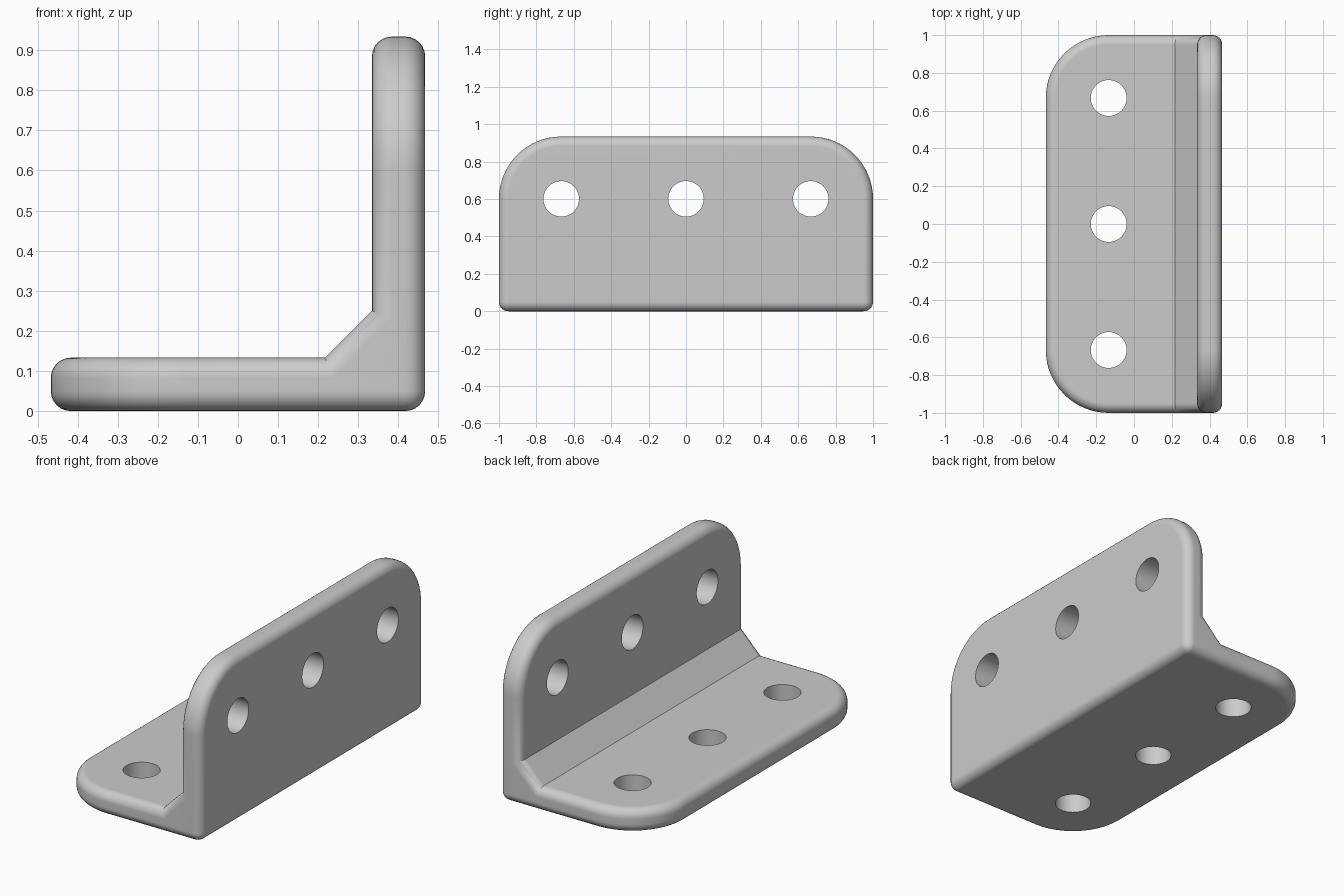
import bpy
import bmesh
from math import pi
from mathutils import Matrix

if "Cube" in bpy.data.objects:
    bpy.data.objects.remove(bpy.data.objects["Cube"], do_unlink=True)

HALF_X, HEIGHT, THICK = 0.467, 0.934, 0.133
CORNER, FILLET, GUSSET = 0.333, 0.05, 0.117
HOLE_R, HOLE_GAP = 0.095, 0.667

# Material
grey = bpy.data.materials.new("plain grey")
grey.use_nodes = True
colour = (0.6, 0.6, 0.6, 1)
grey.diffuse_color = colour
grey.node_tree.nodes["Principled BSDF"].inputs["Base Color"].default_value = colour


def to_object(name, bm):
    bmesh.ops.recalc_face_normals(bm, faces=bm.faces)
    mesh = bpy.data.meshes.new(name)
    bm.to_mesh(mesh)
    bm.free()
    mesh.materials.append(grey)
    obj = bpy.data.objects.new(name, mesh)
    bpy.context.collection.objects.link(obj)
    return obj


# L-shaped side profile with the sloped gusset, extruded along the length
inner = HALF_X - THICK
profile = [(-HALF_X, 0), (HALF_X, 0), (HALF_X, HEIGHT), (inner, HEIGHT),
           (inner, THICK + GUSSET), (inner - GUSSET, THICK), (-HALF_X, THICK)]
bm = bmesh.new()
side = bm.faces.new([bm.verts.new((x, -1, z)) for x, z in profile])
ext = bmesh.ops.extrude_face_region(bm, geom=[side])
bmesh.ops.translate(bm, vec=(0, 2, 0),
                    verts=[g for g in ext["geom"] if isinstance(g, bmesh.types.BMVert)])
bmesh.ops.recalc_face_normals(bm, faces=bm.faces)


# Large rounded corners at the free end of each flange
def at_free_end(edge):
    a, b = (v.co for v in edge.verts)
    same_end = abs(a.y - b.y) < 0.01
    return same_end and (max(a.x, b.x) < -HALF_X + 0.01 or min(a.z, b.z) > HEIGHT - 0.01)


bmesh.ops.bevel(bm, geom=[e for e in bm.edges if at_free_end(e)], offset=CORNER,
                offset_type='OFFSET', segments=16, profile=0.5, affect='EDGES')

# Small fillet round every other convex sharp edge
bm.normal_update()
sharp = [e for e in bm.edges if e.is_convex and e.calc_face_angle(0) > 0.7]
bmesh.ops.bevel(bm, geom=sharp, offset=FILLET, offset_type='OFFSET',
                segments=6, profile=0.5, affect='EDGES', clamp_overlap=True)
bracket = to_object("angle_bracket", bm)

# Screw holes: three through each flange
bm = bmesh.new()
for i in (-1, 0, 1):
    base = Matrix.Translation((-HALF_X + CORNER, i * HOLE_GAP, THICK / 2))
    wall = Matrix.Translation((HALF_X - THICK / 2, i * HOLE_GAP, HEIGHT - CORNER))
    for place in (base, wall @ Matrix.Rotation(pi / 2, 4, 'Y')):
        bmesh.ops.create_cone(bm, cap_ends=True, segments=48, radius1=HOLE_R,
                              radius2=HOLE_R, depth=THICK * 2, matrix=place)
cutter = to_object("hole_cutter", bm)
cutter.hide_render = True

cut = bracket.modifiers.new("holes", 'BOOLEAN')
cut.operation = 'DIFFERENCE'
cut.solver = 'EXACT'
cut.object = cutter
bpy.ops.object.select_all(action='DESELECT')
bpy.context.view_layer.objects.active = bracket
bracket.select_set(True)
bpy.ops.object.modifier_apply(modifier=cut.name)
bpy.data.objects.remove(cutter, do_unlink=True)

# Smooth fillets, flat faces
bpy.ops.object.shade_smooth_by_angle(angle=0.52)
weighted = bracket.modifiers.new("face normals", 'WEIGHTED_NORMAL')
weighted.keep_sharp = True
